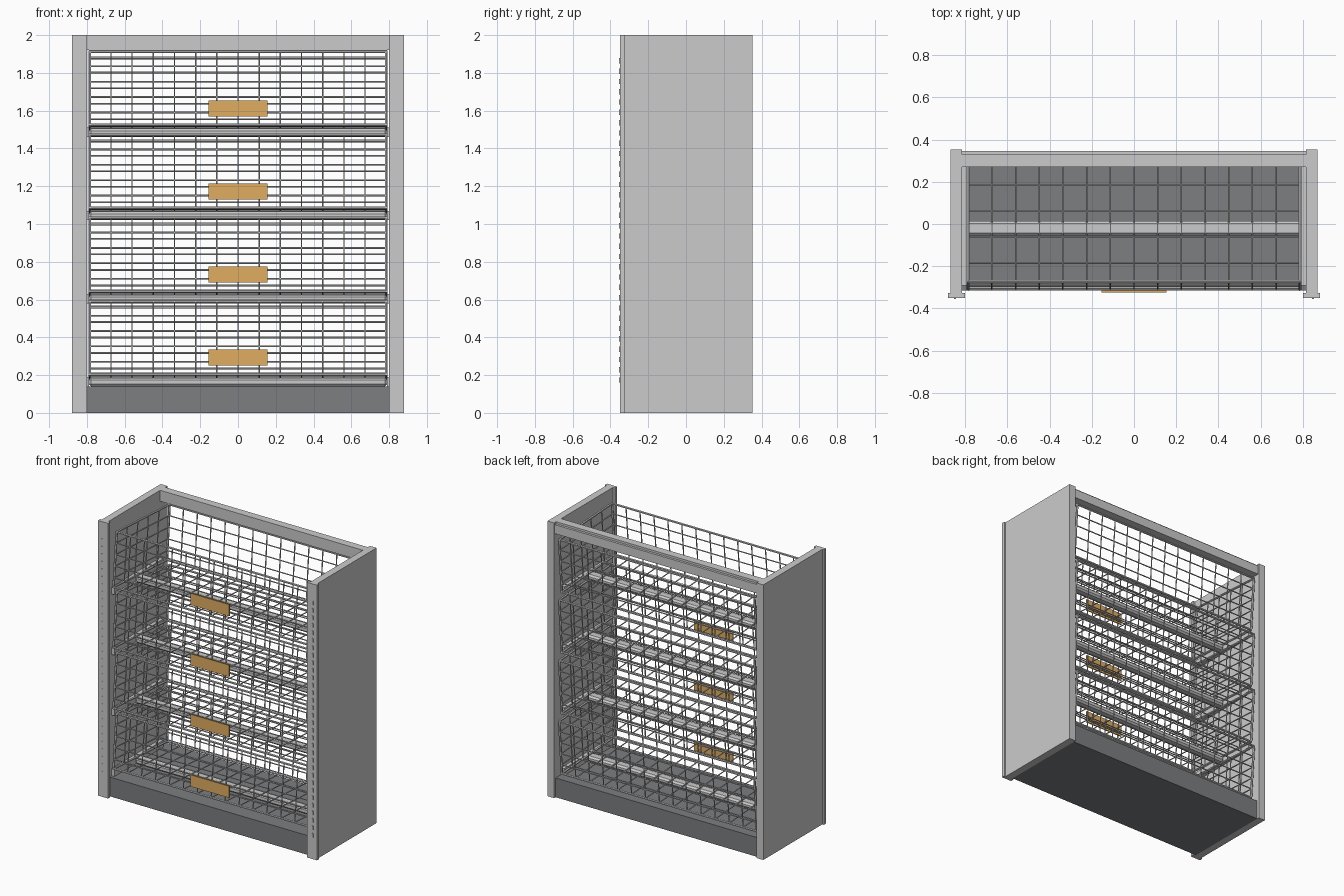
import bpy, bmesh
from mathutils import Vector, Matrix

if "Cube" in bpy.data.objects:
    bpy.data.objects.remove(bpy.data.objects["Cube"])


def material(name, rgb):
    m = bpy.data.materials.new(name)
    m.diffuse_color = (*rgb, 1)
    m.use_nodes = True
    m.node_tree.nodes["Principled BSDF"].inputs["Base Color"].default_value = m.diffuse_color
    return m


orange = material("label_orange", (0.75, 0.42, 0.12))
dark = material("dark_grey", (0.2, 0.21, 0.22))


def finish(name, bm, mat=None):
    me = bpy.data.meshes.new(name)
    bm.to_mesh(me)
    bm.free()
    ob = bpy.data.objects.new(name, me)
    bpy.context.collection.objects.link(ob)
    if mat:
        me.materials.append(mat)
    return ob


def add_box(bm, x, y, z):
    size = [b - a for a, b in (x, y, z)]
    mid = Vector([(a + b) / 2 for a, b in (x, y, z)])
    bmesh.ops.create_cube(bm, size=1, matrix=Matrix.Translation(mid) @ Matrix.Diagonal((*size, 1)))


def box(name, x, y, z, mat=None, bevel=0):
    bm = bmesh.new()
    add_box(bm, x, y, z)
    ob = finish(name, bm, mat)
    if bevel:
        mod = ob.modifiers.new("chamfer", "BEVEL")
        mod.width, mod.segments = bevel, 1
    return ob


def add_wire(bm, points, r, sides=6):
    # straight rods joining consecutive points
    for a, b in zip(points, points[1:]):
        d = b - a
        mat = Matrix.Translation((a + b) / 2) @ d.to_track_quat('Z', 'Y').to_matrix().to_4x4()
        bmesh.ops.create_cone(bm, cap_ends=True, segments=sides, radius1=r, radius2=r,
                              depth=d.length + r, matrix=mat)


def span(s, a, b):
    return tuple(sorted((s * a, s * b)))


# side panels, front flanges and their slot rows
for s, side in ((-1, "left"), (1, "right")):
    box(side + "_side_panel", span(s, 0.815, 0.868), (-0.326, 0.352), (0, 2))
    box(side + "_front_flange", span(s, 0.80, 0.88), (-0.35, -0.326), (0, 2))
    bm = bmesh.new()
    for i in range(32):
        z = 0.16 + i * 0.0545
        add_box(bm, span(s, 0.843, 0.853), (-0.355, -0.349), (z, z + 0.028))
    finish(side + "_slot_row", bm)

# plinth and top rear beam
box("plinth", (-0.815, 0.815), (-0.315, 0.335), (0, 0.14), dark)
box("top_rear_beam", (-0.815, 0.815), (0.27, 0.328), (1.92, 2))
box("top_rear_lip", (-0.815, 0.815), (0.328, 0.345), (1.92, 1.985))

# wire basket corners in the yz plane, sloping down toward the back
W = 0.785
FB, FT = (-0.308, 0.205), (-0.272, 0.592)
RB, RT = (0.305, 0.168), (0.335, 0.56)


def lerp(p, q, t):
    return (p[0] + (q[0] - p[0]) * t, p[1] + (q[1] - p[1]) * t)


def build_basket(level):
    dz = 0.44 * level

    def P(x, yz):
        return Vector((x, yz[0], yz[1] + dz))

    def ring(t):
        f, r = lerp(FB, FT, t), lerp(RB, RT, t)
        return [P(-W, f), P(W, f), P(W, r), P(-W, r), P(-W, f)]

    bm = bmesh.new()
    # lengthwise hoops
    for i in range(-6, 7):
        x = i * W / 7
        add_wire(bm, [P(x, FT), P(x, FB), P(x, RB), P(x, RT)], 0.004)
    # crosswise hoops
    for i in range(1, 5):
        top, low = lerp(FT, RT, i / 5), lerp(FB, RB, i / 5)
        add_wire(bm, [P(-W, top), P(-W, low), P(W, low), P(W, top)], 0.004)
    # horizontal rings
    for t in (0.17, 0.38, 0.59, 0.8):
        add_wire(bm, ring(t), 0.0045)
    # heavy rim, base frame and corner posts
    add_wire(bm, ring(1), 0.008)
    add_wire(bm, ring(0), 0.008)
    for x in (-W, W):
        add_wire(bm, [P(x, FB), P(x, FT)], 0.008)
        add_wire(bm, [P(x, RB), P(x, RT)], 0.008)
    finish("basket_%d" % (level + 1), bm)


for k in range(4):
    dz = 0.44 * k
    build_basket(k)
    # support rails below each basket
    box("centre_beam_%d" % (k + 1), (-0.79, 0.79), (-0.055, 0.015), (0.14 + dz, 0.185 + dz), None, 0.012)
    for s, side in ((-1, "left"), (1, "right")):
        box("%s_bracket_%d" % (side, k + 1), span(s, 0.79, 0.816), (-0.29, 0.27),
            (0.14 + dz, 0.19 + dz))
    # price label plate
    box("label_plate_%d" % (k + 1), (-0.155, 0.155), (-0.324, -0.316), (0.25 + dz, 0.335 + dz), orange)
